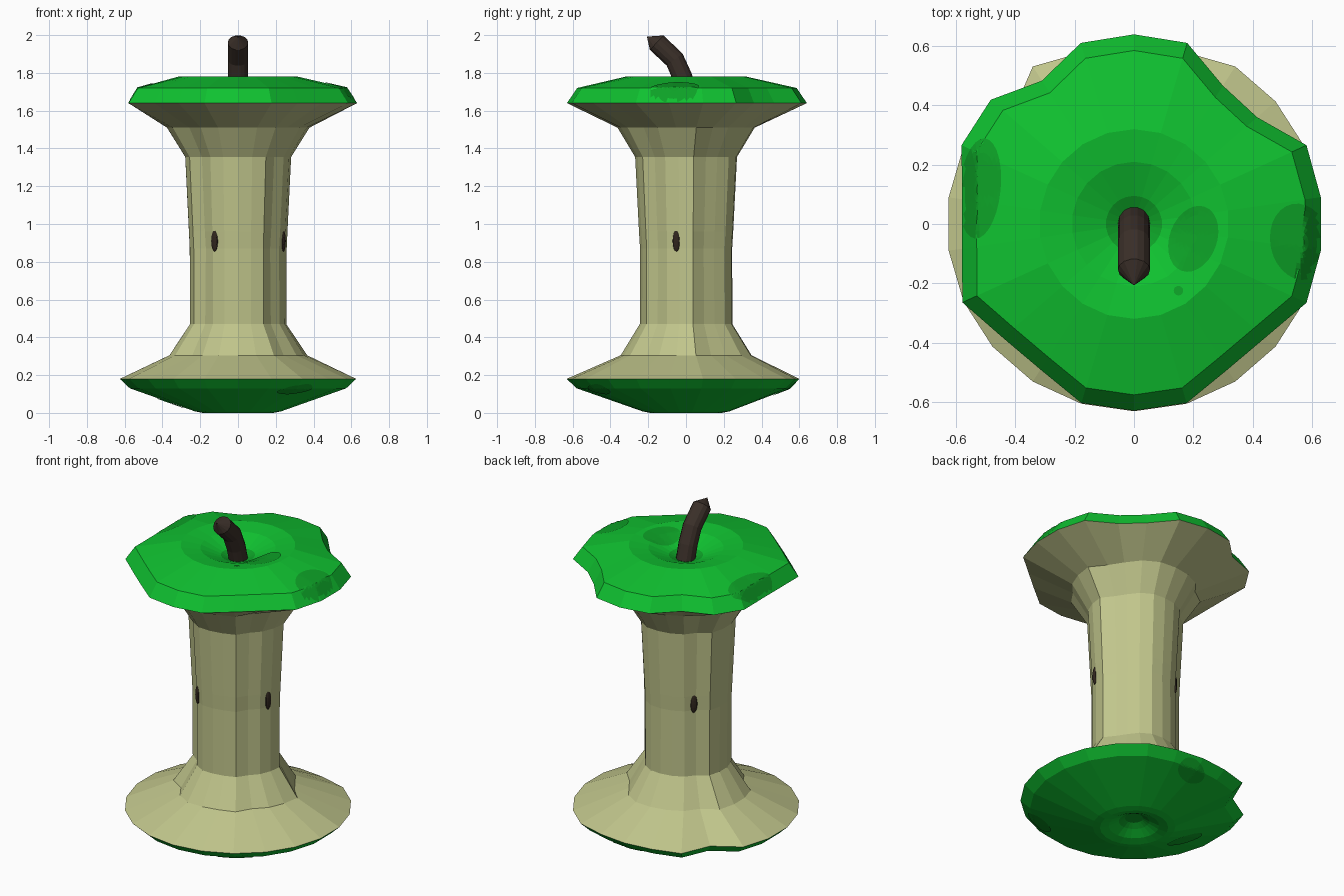
import bpy, bmesh, math, random
from mathutils import Vector
from mathutils.bvhtree import BVHTree

if "Cube" in bpy.data.objects:
    bpy.data.objects.remove(bpy.data.objects["Cube"])

random.seed(4)
N = 22


def material(name, rgb):
    m = bpy.data.materials.new(name)
    m.diffuse_color = (*rgb, 1)
    m.use_nodes = True
    m.node_tree.nodes["Principled BSDF"].inputs["Base Color"].default_value = m.diffuse_color
    return m


GREEN = material("apple green", (0.005, 0.54, 0.03))
DARK = material("bruise green", (0.004, 0.36, 0.02))
FLESH = material("pale flesh", (0.53, 0.56, 0.26))
STEM = material("stem brown", (0.043, 0.029, 0.022))
SEED = material("seed brown", (0.03, 0.019, 0.013))


def finish(bm, name, *mats):
    bmesh.ops.recalc_face_normals(bm, faces=bm.faces)
    me = bpy.data.meshes.new(name)
    bm.to_mesh(me)
    for m in mats:
        me.materials.append(m)
    ob = bpy.data.objects.new(name, me)
    bpy.context.collection.objects.link(ob)
    return ob


def bridge(bm, rows, mat=0):
    """Skin neighbouring closed rings; returns nothing."""
    for a, b in zip(rows, rows[1:]):
        for i in range(len(a)):
            j = (i + 1) % len(a)
            bm.faces.new((a[i], a[j], b[j], b[i])).material_index = mat


def ring(bm, radii, z):
    out = []
    for i, r in enumerate(radii):
        a = -math.pi / 2 + i * math.tau / N
        out.append(bm.verts.new((r * math.cos(a), r * math.sin(a), z)))
    return out


def wobble(r, amount):
    return [r * (1 + amount * w) for w in ripple]


# Bitten outlines of the two flanges, counted from the front
top_rim = [0.63] * N
for i, r in {2: .584, 3: .586, 4: .64, 5: .637, 6: .637, 7: .64, 8: .55, 9: .555,
             10: .637, 11: .64, 12: .637, 13: .575, 14: .64, 15: .64, 16: .586,
             17: .586, 18: .637, 19: .586, 20: .584}.items():
    top_rim[i] = r
low_rim = [0.632] * N
for i, r in {10: .605, 11: .60, 12: .605, 14: .55}.items():
    low_rim[i] = r
ripple = [random.uniform(-1, 1) for _ in range(N)]
for i in (3, 7, 8, 14, 19):          # bite grooves down the core
    ripple[i] = -2

# Core: flesh between the flanges
bm = bmesh.new()
rows = [ring(bm, low_rim, 0.18)]
for r, z, w in ((.355, .305, .05), (.25, .47, .04), (.25, .87, .05), (.255, .96, .045),
                (.275, 1.355, .04), (.37, 1.51, .04)):
    rows.append(ring(bm, wobble(r, w), z))
rows.append(ring(bm, top_rim, 1.64))
bridge(bm, rows)
core = finish(bm, "core_flesh", FLESH)


# Skin caps: rim, then rings closing in to a dimple
def skin_cap(name, rim, z0, shoulder, rings):
    bm = bmesh.new()
    rows = [ring(bm, rim, z0), ring(bm, [r * .915 for r in rim], shoulder)]
    rows += [ring(bm, [r] * N, z) for r, z in rings]
    bridge(bm, rows[:-1], 0)
    bridge(bm, rows[-2:], 1)
    bm.faces.new(rows[-1]).material_index = 1
    return finish(bm, name, GREEN, DARK)


top_cap = skin_cap("top_skin", top_rim, 1.64, 1.72,
                   ((.32, 1.78), (.21, 1.765), (.095, 1.72), (.05, 1.70)))
low_cap = skin_cap("bottom_skin", low_rim, 0.18, 0.13,
                   ((.23, 0.008), (.19, 0.0), (.14, .012), (.085, .04), (.05, .06)))


# Bruises: thin patches draped on the skin
def bruise(name, cap, x, y, rx, ry, turn, up):
    tree = BVHTree.FromPolygons([v.co for v in cap.data.vertices],
                                [p.vertices for p in cap.data.polygons])
    bm = bmesh.new()
    rows = []
    for k in range(1, 8):
        row = []
        for s in range(28):
            a = math.tau * s / 28
            u, v = rx * k / 7 * math.cos(a), ry * k / 7 * math.sin(a)
            px = x + u * math.cos(turn) - v * math.sin(turn)
            py = y + u * math.sin(turn) + v * math.cos(turn)
            hit = tree.ray_cast(Vector((px, py, 3 * up)), Vector((0, 0, -up)))[0]
            row.append(bm.verts.new((px, py, hit.z + .004 * up if hit else 9)))
        rows.append(row)
    bridge(bm, rows)
    bm.faces.new(rows[0])
    bmesh.ops.delete(bm, geom=[v for v in bm.verts if v.co.z > 5], context='VERTS')
    ob = finish(bm, name, DARK)
    if ob.data.polygons[0].normal.z * up < 0:
        ob.data.flip_normals()


for i, p in enumerate(((.2, -.05, .08, .115, -.35), (.56, -.06, .1, .13, .2),
                       (-.52, .12, .07, .17, -.1), (.15, -.225, .016, .016, 0))):
    bruise(f"top_bruise_{i + 1}", top_cap, *p, 1)
for i, p in enumerate(((-.36, .01, .06, .1, .6), (.02, .52, .1, .06, .3), (.3, -.46, .1, .05, .4))):
    bruise(f"bottom_bruise_{i + 1}", low_cap, *p, -1)

# Stem: bent tube with a pointed tip
path = [(0.005, 1.69), (-.02, 1.78), (-.06, 1.87), (-.155, 1.96)]
bm = bmesh.new()
rows = []
for k, (y, z) in enumerate(path):
    a, b = path[max(k - 1, 0)], path[min(k + 1, 3)]
    t = Vector((0, b[0] - a[0], b[1] - a[1])).normalized()
    side = Vector((0, t.z, -t.y))
    rows.append([bm.verts.new(Vector((0, y, z)) + .054 * (
        Vector((math.cos(s * math.tau / 14), 0, 0)) + side * math.sin(s * math.tau / 14)))
        for s in range(14)])
bridge(bm, rows)
tip = bm.verts.new((0, -.207, 1.992))
for s in range(14):
    bm.faces.new((rows[-1][s], rows[-1][(s + 1) % 14], tip))
bm.faces.new(rows[0])
finish(bm, "stem", STEM)

# Seeds: flattened beads showing through the core surface
tree = BVHTree.FromPolygons([v.co for v in core.data.vertices],
                            [p.vertices for p in core.data.polygons])
for i, deg in enumerate((-120, -12, 136)):
    a = math.radians(deg)
    d = Vector((math.cos(a), math.sin(a), 0))
    hit = tree.ray_cast(Vector((0, 0, .91)), d)[0]
    bm = bmesh.new()
    bmesh.ops.create_uvsphere(bm, u_segments=12, v_segments=8, radius=1)
    bmesh.ops.scale(bm, vec=(.012, .02, .056), verts=bm.verts)
    ob = finish(bm, f"seed_{i + 1}", SEED)
    ob.location = hit
    ob.rotation_euler.z = a
